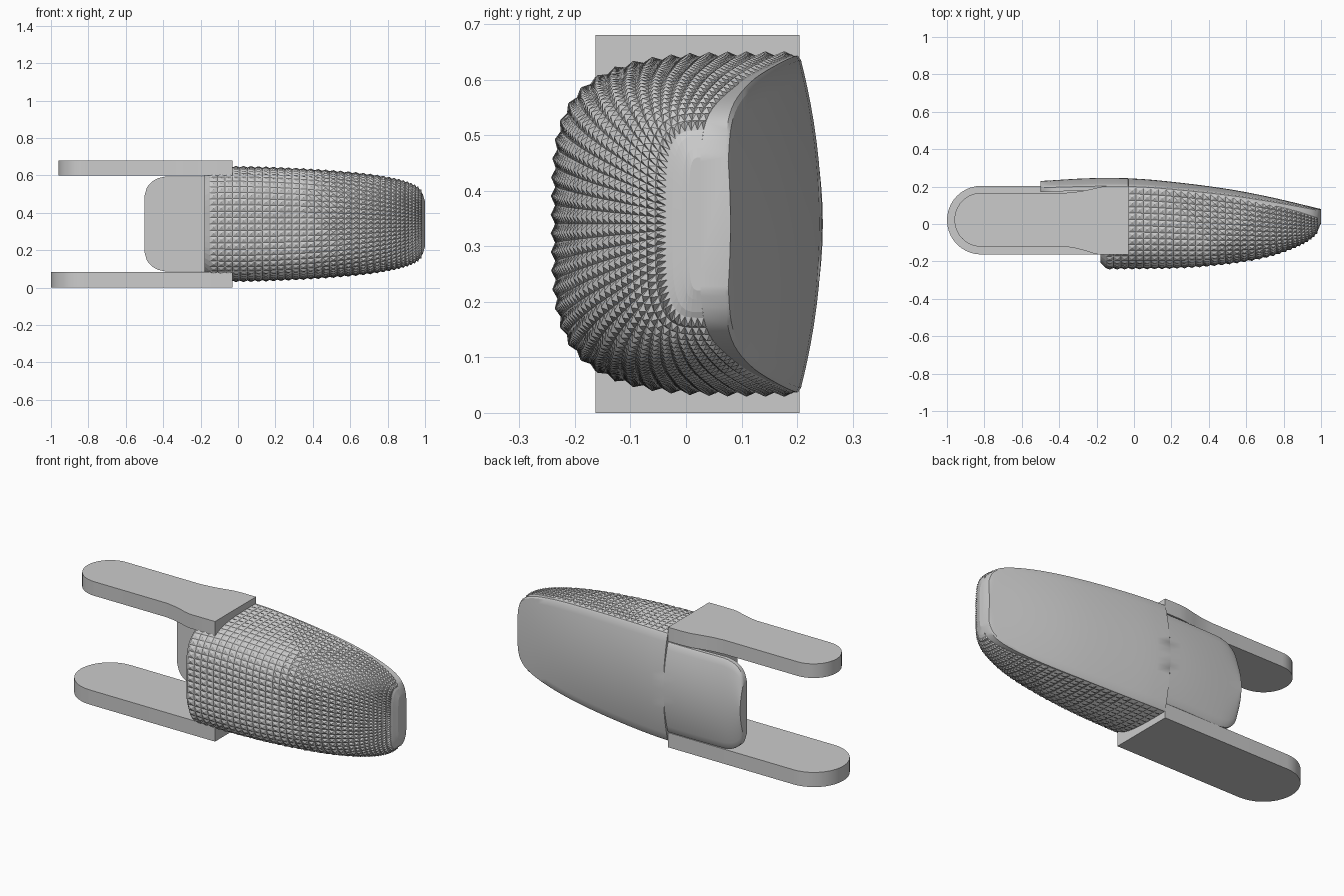
import bpy, bmesh
from math import sin, cos, pi

if "Cube" in bpy.data.objects:
    bpy.data.objects.remove(bpy.data.objects["Cube"])

ZC = 0.34  # mid height of the whole tip


def curve(keys, x):
    """Smooth interpolation through (x, value) keys."""
    if x <= keys[0][0]:
        return keys[0][1]
    if x >= keys[-1][0]:
        return keys[-1][1]
    i = max(k for k in range(len(keys) - 1) if keys[k][0] <= x)

    def slope(k):
        a, b = keys[max(k - 1, 0)], keys[min(k + 1, len(keys) - 1)]
        return (b[1] - a[1]) / (b[0] - a[0])
    (x0, v0), (x1, v1) = keys[i], keys[i + 1]
    h = x1 - x0
    t = (x - x0) / h
    return (v0 * (2*t**3 - 3*t*t + 1) + v1 * (3*t*t - 2*t**3)
            + h * slope(i) * (t**3 - 2*t*t + t) + h * slope(i + 1) * (t**3 - t*t))


# Shape of the fingertip along its length
HALF_WIDTH = [(-0.2, 0.3), (0, 0.303), (0.2, 0.298), (0.4, 0.288), (0.6, 0.273),
              (0.75, 0.255), (0.88, 0.228), (0.95, 0.2), (0.985, 0.165), (1, 0.12)]
FRONT = [(-0.18, -0.236), (0.2, -0.232), (0.4, -0.22), (0.6, -0.195), (0.75, -0.162),
         (0.87, -0.118), (0.94, -0.08), (0.98, -0.04), (1, 0.005)]
EDGE = [(-0.5, 0.2), (-0.2, 0.208), (0, 0.206), (0.2, 0.192), (0.5, 0.16),
        (0.75, 0.122), (1, 0.076)]
BULGE = [(-0.5, 0.03), (-0.2, 0.038), (0.2, 0.034), (0.6, 0.024), (1, 0.004)]
RIM = [(-0.5, 0.03), (-0.18, 0.025), (0, 0.012), (0.5, 0.015), (0.85, 0.03), (1, 0.05)]
PLATE_END = [(-0.5, 0.15), (-0.488, 0.192), (-0.465, 0.222), (-0.43, 0.244), (-0.38, 0.255)]


def finish(name, bm):
    bmesh.ops.recalc_face_normals(bm, faces=bm.faces[:])
    mesh = bpy.data.meshes.new(name)
    bm.to_mesh(mesh)
    bm.free()
    ob = bpy.data.objects.new(name, mesh)
    bpy.context.collection.objects.link(ob)
    return ob


def loft(bm, rings, closed):
    rows = [[bm.verts.new(p) for p in r] for r in rings]
    n = len(rows[0])
    bands = []
    for a, b in zip(rows, rows[1:]):
        bands.append([bm.faces.new((a[i], a[(i + 1) % n], b[(i + 1) % n], b[i]))
                      for i in range(n if closed else n - 1)])
    bm.faces.new(rows[0])
    bm.faces.new(rows[-1])
    return bands


def pad_ring(x, n=38, shrink=0.0, power=4.0):
    """Boxy D section, points evenly spaced along its length."""
    w, back = curve(HALF_WIDTH, x) - shrink, curve(EDGE, x) - curve(RIM, x)
    depth = back - curve(FRONT, x) - shrink
    fine = []
    for i in range(401):
        t = pi * i / 400
        c = cos(t)
        fine.append((back - depth * abs(sin(t)) ** (2 / power),
                     ZC + w * (1 if c > 0 else -1) * abs(c) ** (2 / power)))
    dist = [0]
    for a, b in zip(fine, fine[1:]):
        dist.append(dist[-1] + ((a[0] - b[0])**2 + (a[1] - b[1])**2) ** 0.5)
    out, k = [], 0
    for j in range(n + 1):
        d = dist[-1] * j / n
        while k < 399 and dist[k + 1] < d:
            k += 1
        f = (d - dist[k]) / (dist[k + 1] - dist[k])
        (y0, z0), (y1, z1) = fine[k], fine[k + 1]
        out.append((x, y0 + f * (y1 - y0), z0 + f * (z1 - z0)))
    return out


# Gripping pad covered in small pyramids, smooth at its very tip
xs = [-0.15 + 0.04 * i for i in range(22)]
for i in range(12):
    xs.append(xs[-1] + 0.037 * 0.92 ** i)
textured = len(xs)
xs += [0.988, 0.995, 1.0]
bm = bmesh.new()
first = pad_ring(-0.18, shrink=0.03)
bands = loft(bm, [first] + [pad_ring(x) for x in xs], False)
bumpy = [f for band in bands[1:textured] for f in band]
bmesh.ops.recalc_face_normals(bm, faces=bm.faces[:])
bmesh.ops.poke(bm, faces=bumpy, offset=0.008)
finish("textured_pad", bm)


# Smooth curved back plate, overhanging the pad toward the hinge
def plate_ring(x, m=16):
    w = curve(PLATE_END, x) if x < -0.03 else curve(HALF_WIDTH, x)
    e, b, r = curve(EDGE, x), curve(BULGE, x), curve(RIM, x)
    s = [1 - 2 * i / m for i in range(m + 1)]
    ring = [(x, e + b * (1 - k * k), ZC + k * (w - 0.008)) for k in s]
    ring += [(x, e - 0.006, ZC - w), (x, e - r, ZC - w)]
    ring += [(x, e - r, ZC - k * (w - 0.008)) for k in s]
    return ring + [(x, e - r, ZC + w), (x, e - 0.006, ZC + w)]


stations = [-0.5, -0.495, -0.488, -0.478, -0.465, -0.448, -0.43, -0.405, -0.38,
            -0.3, -0.2, -0.1, -0.031, -0.029]
stations += [0.05 * i for i in range(1, 18)]
stations += [0.88, 0.91, 0.935, 0.955, 0.97, 0.982, 0.991, 0.997, 1.0]
bm = bmesh.new()
loft(bm, [plate_ring(x) for x in stations], True)
plate = finish("back_plate", bm)


# Hinge arms above and below
def arm(name, outline, z0, z1):
    bm = bmesh.new()
    face = bm.faces.new([bm.verts.new((x, y, z0)) for x, y in outline])
    side = bmesh.ops.extrude_face_region(bm, geom=[face], use_keep_orig=True)["geom"]
    bmesh.ops.translate(bm, vec=(0, 0, z1 - z0),
                        verts=[v for v in side if isinstance(v, bmesh.types.BMVert)])
    return finish(name, bm)


def round_end(cx, cy, r, n=20):
    return [(cx - r * sin(pi * i / n), cy + r * cos(pi * i / n)) for i in range(n + 1)]


lower = arm("lower_arm", round_end(-0.8165, 0.0205, 0.1835)
            + [(-0.03, -0.163), (-0.03, 0.204)], 0, 0.083)
front_neck = [(-0.36, -0.122), (-0.31, -0.13), (-0.26, -0.143), (-0.225, -0.155), (-0.19, -0.163)]
back_neck = [(-0.12, 0.204), (-0.17, 0.2), (-0.23, 0.186), (-0.29, 0.174), (-0.36, 0.167)]
upper = arm("upper_arm", round_end(-0.8155, 0.0225, 0.1445) + front_neck
            + [(-0.03, -0.163), (-0.03, 0.204)] + back_neck, 0.6, 0.68)

for ob in (plate, lower, upper):
    bpy.ops.object.select_all(action='DESELECT')
    ob.select_set(True)
    bpy.context.view_layer.objects.active = ob
    bpy.ops.object.shade_smooth_by_angle(angle=0.52)
